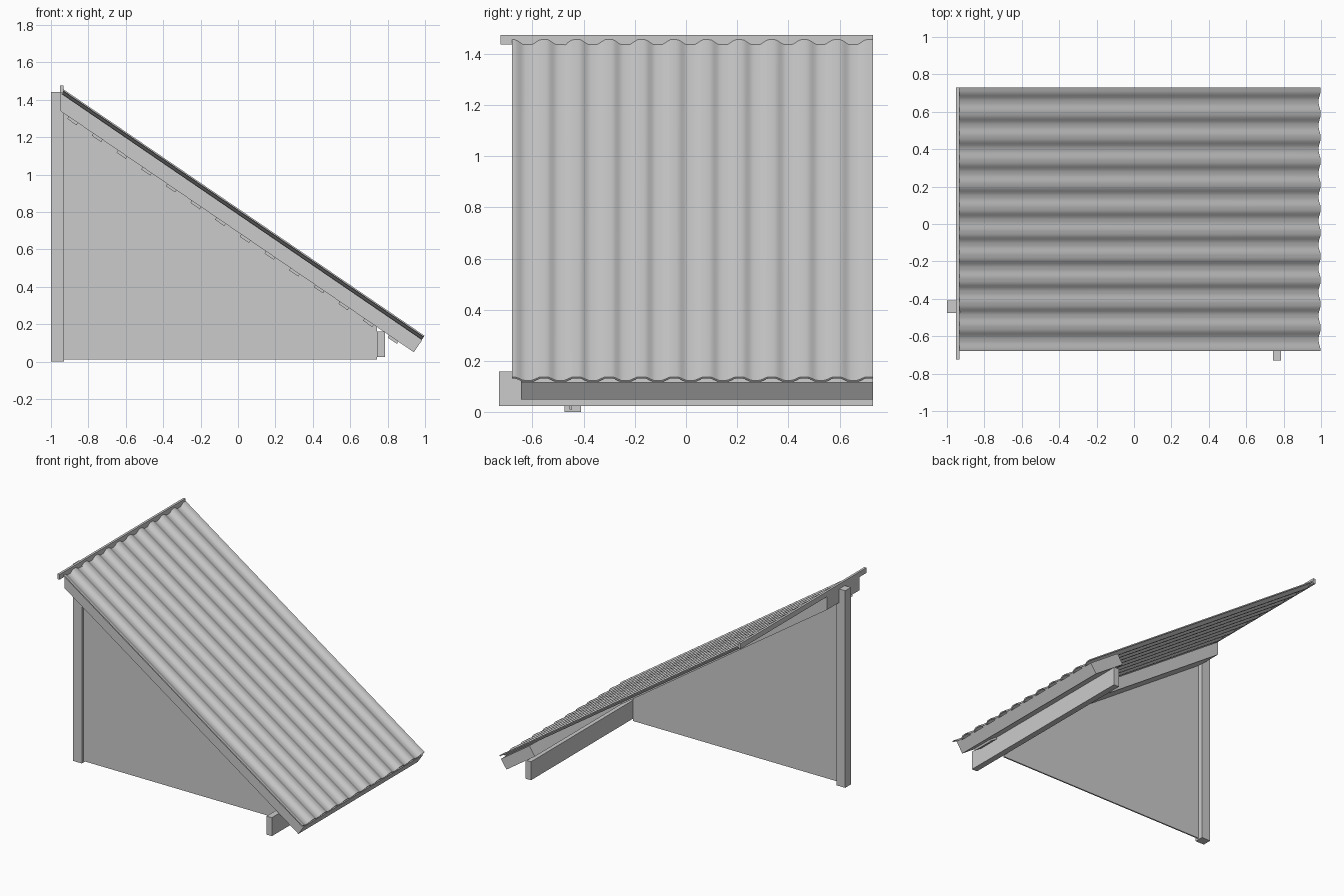
import bpy, bmesh, math

if "Cube" in bpy.data.objects:
    bpy.data.objects.remove(bpy.data.objects["Cube"])

SLOPE = 0.6825
ANG = math.atan(SLOPE)
DX, DZ = math.cos(ANG), -math.sin(ANG)     # down the slope
NX, NZ = math.sin(ANG), math.cos(ANG)      # away from the roof
BACK, FRONT = 0.73, -0.68


def under(x):
    """Height of the underside of the eave boxing."""
    return 1.34 - (x + 0.95) * SLOPE


def finish(name, bm):
    bmesh.ops.recalc_face_normals(bm, faces=bm.faces[:])
    mesh = bpy.data.meshes.new(name)
    bm.to_mesh(mesh)
    bm.free()
    ob = bpy.data.objects.new(name, mesh)
    bpy.context.collection.objects.link(ob)
    return ob


def prism(name, pts, y0, y1):
    """Extrude an x-z outline along y."""
    bm = bmesh.new()
    a = [bm.verts.new((x, y0, z)) for x, z in pts]
    b = [bm.verts.new((x, y1, z)) for x, z in pts]
    bm.faces.new(a)
    bm.faces.new(b[::-1])
    for i in range(len(pts)):
        j = (i + 1) % len(pts)
        bm.faces.new((a[i], a[j], b[j], b[i]))
    return finish(name, bm)


def box(name, x0, x1, y0, y1, z0, z1):
    return prism(name, [(x0, z0), (x1, z0), (x1, z1), (x0, z1)], y0, y1)


# Post, lower beam and ridge board
box("post", -1.0, -0.93, -0.475, -0.41, 0.0, 1.44)
box("eave_beam", 0.742, 0.785, -0.73, BACK, 0.025, 0.16)
box("ridge_board", -0.951, -0.934, -0.725, BACK, 1.437, 1.475)

# Triangular wall sheet
prism("wall_panel", [(-0.93, 0.01), (0.742, 0.01), (0.742, under(0.742) + 0.01),
                     (-0.93, under(-0.93) + 0.01)], -0.455, -0.445)

# Sloped boxing along the gable and along the eave
T = 0.08
tip = (0.94, under(0.94))
tip_top = (tip[0] + NX * T, tip[1] + NZ * T)
rise = T / math.cos(ANG)
prism("gable_boxing", [(-0.95, under(-0.95)), tip, tip_top,
                       (-0.95, under(-0.95) + rise)], -0.645, -0.27)
prism("eave_boxing", [(0.71, under(0.71)), tip, tip_top,
                      (0.71 + NX * T, under(0.71) + NZ * T)], -0.27, BACK)

# Small blocks under the gable boxing
for i in range(14):
    x = -0.905 + i * 0.1318
    w, h = 0.06, 0.014
    z = under(x)
    prism(f"soffit_block_{i + 1}",
          [(x, z + 0.003), (x + DX * w, z + DZ * w + 0.003),
           (x + DX * w - NX * h, z + DZ * w - NZ * h), (x - NX * h, z - NZ * h)],
          -0.62, -0.455)

# Corrugated roof sheet
PERIOD, CREST, N = 0.1272, -0.555, 132
THICK, AMP = 0.008, 0.017
bm = bmesh.new()
rows = []
for i in range(N + 1):
    y = FRONT + (BACK - FRONT) * i / N
    c = 1.35 * math.cos(2 * math.pi * (y - CREST) / PERIOD)
    h = AMP * (0.5 + 0.5 * max(-1, min(1, c)))
    ring = []
    for x, off in ((-0.937, h), (0.983, h), (0.983, h + THICK), (-0.937, h + THICK)):
        z = under(x) + rise
        # keep the ridge end upright against the board
        if x < 0:
            ring.append(bm.verts.new((x, y, z + off / NZ)))
        else:
            ring.append(bm.verts.new((x + NX * off, y, z + NZ * off)))
    rows.append(ring)
for a, b in zip(rows, rows[1:]):
    for k in range(4):
        m = (k + 1) % 4
        bm.faces.new((a[k], a[m], b[m], b[k]))
bm.faces.new(rows[0])
bm.faces.new(rows[-1][::-1])
roof = finish("corrugated_roof", bm)
bpy.context.view_layer.objects.active = roof
roof.select_set(True)
bpy.ops.object.shade_smooth_by_angle(angle=math.radians(35))
